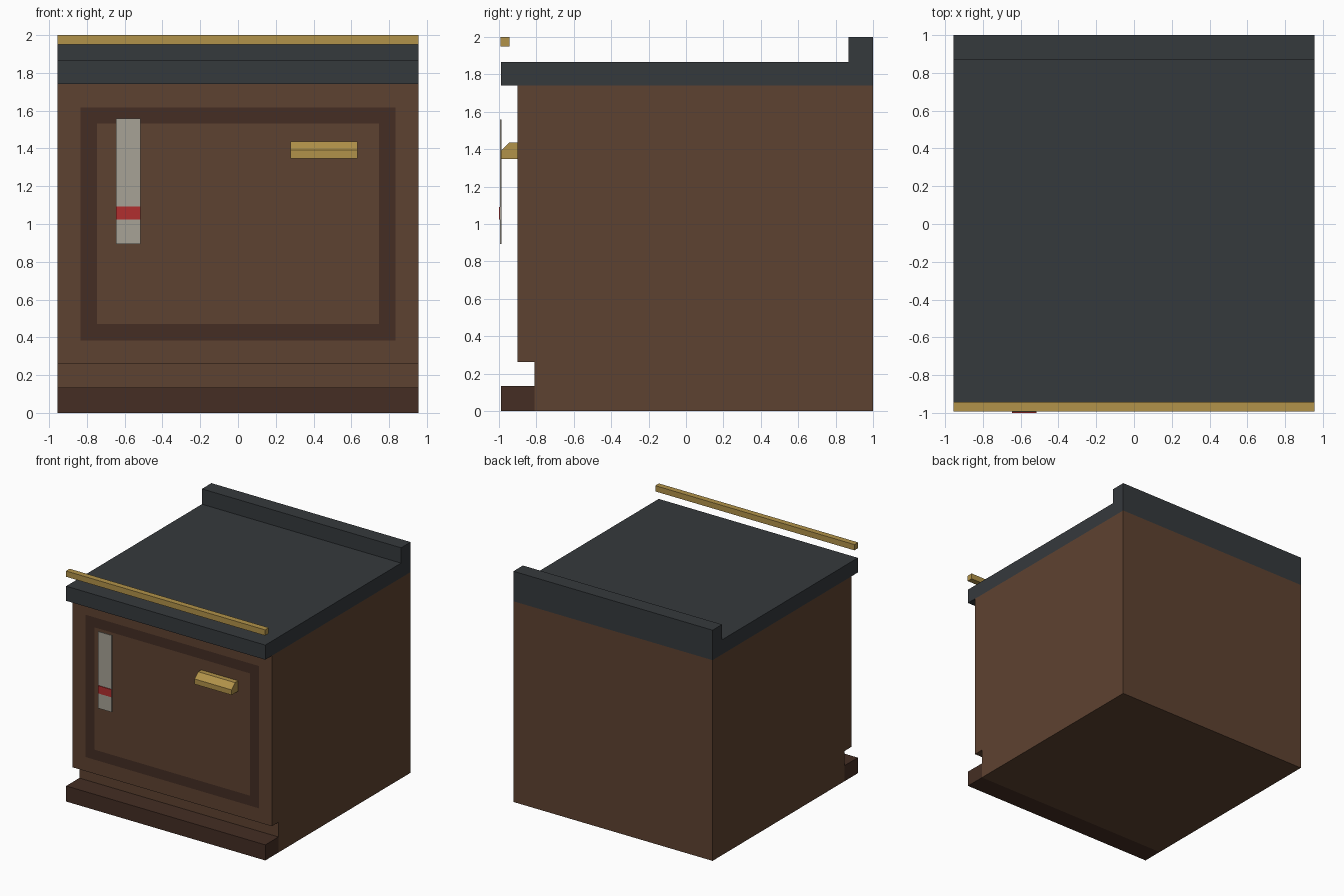
import bpy
import bmesh

if "Cube" in bpy.data.objects:
    bpy.data.objects.remove(bpy.data.objects["Cube"])

W = 0.955  # half width of the cabinet


def material(name, r, g, b):
    m = bpy.data.materials.new(name)
    m.diffuse_color = [(c / 255) ** 2.2 for c in (r, g, b)] + [1.0]
    m.use_nodes = True
    m.node_tree.nodes["Principled BSDF"].inputs["Base Color"].default_value = m.diffuse_color
    return m


BROWN = material("brown", 94, 68, 52)
DARK = material("dark_brown", 70, 49, 40)
SLATE = material("slate", 56, 60, 63)
BRASS = material("brass", 176, 145, 75)
PALE = material("pale_grey", 166, 161, 149)
RED = material("red", 176, 50, 50)


def extrude_x(name, profile, x0, x1, mat):
    """Solid made from a (y, z) profile swept from x0 to x1."""
    bm = bmesh.new()
    face = bm.faces.new([bm.verts.new((x0, y, z)) for y, z in profile])
    out = bmesh.ops.extrude_face_region(bm, geom=[face], use_keep_orig=True)
    verts = [g for g in out["geom"] if isinstance(g, bmesh.types.BMVert)]
    bmesh.ops.translate(bm, verts=verts, vec=(x1 - x0, 0, 0))
    bmesh.ops.recalc_face_normals(bm, faces=bm.faces[:])
    mesh = bpy.data.meshes.new(name)
    bm.to_mesh(mesh)
    bm.free()
    mesh.materials.append(mat)
    ob = bpy.data.objects.new(name, mesh)
    bpy.context.collection.objects.link(ob)
    return ob


def box(name, x0, x1, y0, y1, z0, z1, mat):
    return extrude_x(name, [(y0, z0), (y1, z0), (y1, z1), (y0, z1)], x0, x1, mat)


# cabinet body with a recess above the plinth
body = extrude_x("cabinet_body", [(-0.81, 0), (1, 0), (1, 1.74), (-0.9, 1.74),
                                  (-0.9, 0.262), (-0.81, 0.262)], -W, W, BROWN)

# dark flush border inset into the front face
body.data.materials.append(DARK)
bm = bmesh.new()
bm.from_mesh(body.data)
front = next(f for f in bm.faces
             if f.normal.y < -0.9 and f.calc_center_median().y < -0.85)
bmesh.ops.inset_region(bm, faces=[front], thickness=0.122, use_even_offset=True)
border = bmesh.ops.inset_region(bm, faces=[front], thickness=0.087, use_even_offset=True)
for f in border["faces"]:
    f.material_index = 1
bm.to_mesh(body.data)
bm.free()

# plinth along the front
box("plinth", -W, W, -0.99, -0.81, 0, 0.135, DARK)

# worktop with raised back edge
extrude_x("worktop", [(-0.99, 1.74), (1, 1.74), (1, 2), (0.87, 2),
                      (0.87, 1.867), (-0.99, 1.867)], -W, W, SLATE)

# brass rail above the front edge
box("front_rail", -W, W, -0.993, -0.943, 1.95, 2.0, BRASS)

# chamfered door handle
extrude_x("door_handle", [(-0.99, 1.347), (-0.9, 1.347), (-0.9, 1.437),
                          (-0.943, 1.437), (-0.99, 1.392)], 0.277, 0.632, BRASS)

# gauge strip and its red marker
box("gauge_strip", -0.645, -0.515, -0.994, -0.986, 0.893, 1.558, PALE)
box("gauge_marker", -0.645, -0.515, -1.0, -0.994, 1.025, 1.092, RED)
